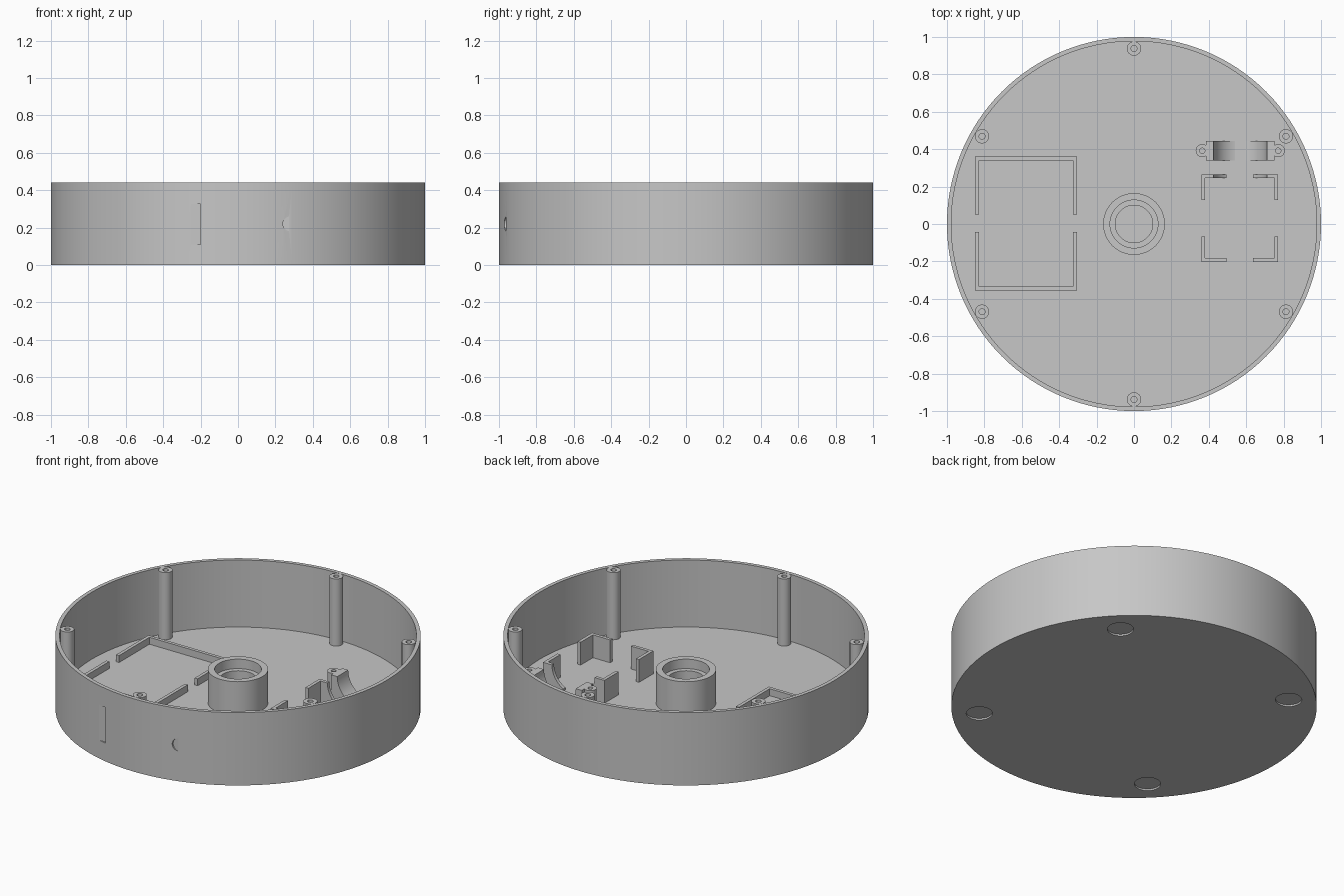
import bpy, bmesh, math
from mathutils import Matrix

if "Cube" in bpy.data.objects:
    bpy.data.objects.remove(bpy.data.objects["Cube"])

FLOOR, RIM = 0.035, 0.44
grey = bpy.data.materials.new("plain grey")
grey.diffuse_color = (0.57, 0.57, 0.57, 1)
grey.use_nodes = True
grey.node_tree.nodes["Principled BSDF"].inputs["Base Color"].default_value = grey.diffuse_color


def finish(name, bm, smooth=True):
    bmesh.ops.recalc_face_normals(bm, faces=bm.faces)
    mesh = bpy.data.meshes.new(name)
    bm.to_mesh(mesh)
    bm.free()
    mesh.materials.append(grey)
    ob = bpy.data.objects.new(name, mesh)
    bpy.context.collection.objects.link(ob)
    if smooth:
        activate(ob)
        bpy.ops.object.shade_smooth_by_angle(angle=math.radians(30))
    return ob


def activate(ob):
    bpy.ops.object.select_all(action='DESELECT')
    ob.select_set(True)
    bpy.context.view_layer.objects.active = ob


def lathe(name, profile, x=0, y=0, steps=48):
    """Spin a closed (radius, z) profile about a vertical axis."""
    bm = bmesh.new()
    rings = []
    for i in range(steps):
        a = 2 * math.pi * i / steps
        rings.append([bm.verts.new((x + r * math.cos(a), y + r * math.sin(a), z))
                      for r, z in profile])
    n = len(profile)
    for i in range(steps):
        p, q = rings[i], rings[(i + 1) % steps]
        for j in range(n):
            k = (j + 1) % n
            if profile[j][0] == 0 and profile[k][0] == 0:
                continue
            bm.faces.new((p[j], q[j], q[k], p[k]))
    bmesh.ops.remove_doubles(bm, verts=bm.verts, dist=1e-6)
    bmesh.ops.dissolve_degenerate(bm, edges=bm.edges, dist=1e-6)
    return finish(name, bm)


def prism(name, points, z0, z1):
    """Extrude a flat outline upwards."""
    bm = bmesh.new()
    low = [bm.verts.new((x, y, z0)) for x, y in points]
    high = [bm.verts.new((x, y, z1)) for x, y in points]
    bm.faces.new(low)
    bm.faces.new(high)
    for i in range(len(points)):
        k = (i + 1) % len(points)
        bm.faces.new((low[i], low[k], high[k], high[i]))
    return finish(name, bm, False)


def box(name, x0, x1, y0, y1, z0, z1):
    return prism(name, [(x0, y0), (x1, y0), (x1, y1), (x0, y1)], z0, z1)


def rod_y(name, x, z, r, y0, y1, steps=64):
    """Cylinder lying along y."""
    bm = bmesh.new()
    m = Matrix.Translation((x, (y0 + y1) / 2, z)) @ Matrix.Rotation(math.pi / 2, 4, 'X')
    bmesh.ops.create_cone(bm, cap_ends=True, segments=steps, radius1=r, radius2=r,
                          depth=y1 - y0, matrix=m)
    return finish(name, bm)


def cut(ob, cutter):
    cutter.hide_render = True
    mod = ob.modifiers.new("cut", 'BOOLEAN')
    mod.operation, mod.solver, mod.object = 'DIFFERENCE', 'EXACT', cutter
    activate(ob)
    bpy.ops.object.modifier_apply(modifier=mod.name)
    bpy.data.objects.remove(cutter)
    bpy.ops.object.shade_smooth_by_angle(angle=math.radians(30))


# Round tray with floor and thin wall
tray = lathe("tray", [(0, 0), (1, 0), (1, RIM), (0.977, RIM), (0.977, FLOOR), (0, FLOOR)],
             steps=128)

# Shallow round recesses under the floor
for k in range(4):
    a = math.radians(45 + 90 * k)
    cut(tray, lathe("foot_cutter", [(0, -0.05), (0.072, -0.05), (0.072, 0.01), (0, 0.01)],
                    0.85 * math.cos(a), 0.85 * math.sin(a)))

# Flat-backed socket recesses on the front of the wall
cut(tray, box("switch_cutter", -0.45, -0.2, -1.1, -0.968, 0.11, 0.325))
cut(tray, rod_y("plug_cutter", 0.28, 0.22, 0.04, -1.1, -0.9615))

# Screw posts around the wall
for k in range(6):
    a = math.radians(30 + 60 * k)
    lathe("screw_post", [(0, FLOOR - 0.01), (0.038, FLOOR - 0.01), (0.038, RIM),
                         (0.016, RIM), (0.016, 0.3), (0, 0.3)],
          0.938 * math.cos(a), 0.938 * math.sin(a), 32)

# Stepped centre boss
lathe("centre_boss", [(0.1, FLOOR - 0.01), (0.165, FLOOR - 0.01), (0.165, 0.237),
                      (0.128, 0.237), (0.128, 0.18), (0.1, 0.18)], steps=64)

# Low fence in two U-shaped halves
X0, X1, T = -0.85, -0.305, 0.02
for gap, end in ((0.05, 0.36), (-0.043, -0.355)):
    inner = end - math.copysign(T, end)
    prism("low_fence", [(X0, gap), (X0, end), (X1, end), (X1, gap), (X1 - T, gap),
                        (X1 - T, inner), (X0 + T, inner), (X0 + T, gap)],
          FLOOR - 0.01, 0.077)

# Four corner brackets, rear ones trimmed by the clamp bore
BORE_X, BORE_Z, BORE_R = 0.568, 0.175, 0.143
for x, sx in ((0.36, 1), (0.77, -1)):
    for y, sy in ((0.265, -1), (-0.203, 1)):
        pts = [(0, 0), (0.135, 0), (0.135, T), (T, T), (T, 0.137), (0, 0.137)]
        bracket = prism("corner_bracket", [(x + sx * u, y + sy * v) for u, v in pts],
                        FLOOR - 0.01, 0.173)
        if sy < 0:
            cut(bracket, rod_y("bore_cutter", BORE_X, BORE_Z, BORE_R, 0.2, 0.5))

# Half-round cradle clamp with screw ears
clamp = box("cradle_clamp", 0.385, 0.751, 0.34, 0.445, FLOOR - 0.002, BORE_Z)
cut(clamp, rod_y("bore_cutter", BORE_X, BORE_Z, BORE_R, 0.2, 0.5))
for x in (0.365, 0.771):
    lathe("clamp_ear", [(0, FLOOR - 0.01), (0.035, FLOOR - 0.01), (0.035, BORE_Z),
                        (0.014, BORE_Z), (0.014, 0.08), (0, 0.08)], x, 0.392, 32)
    # the ear's screw hole also passes the clamp block
    cut(clamp, lathe("hole_cutter", [(0, 0.08), (0.014, 0.08), (0.014, 0.2), (0, 0.2)],
                     x, 0.392, 32)) if abs(x - BORE_X) < 0.197 else None
